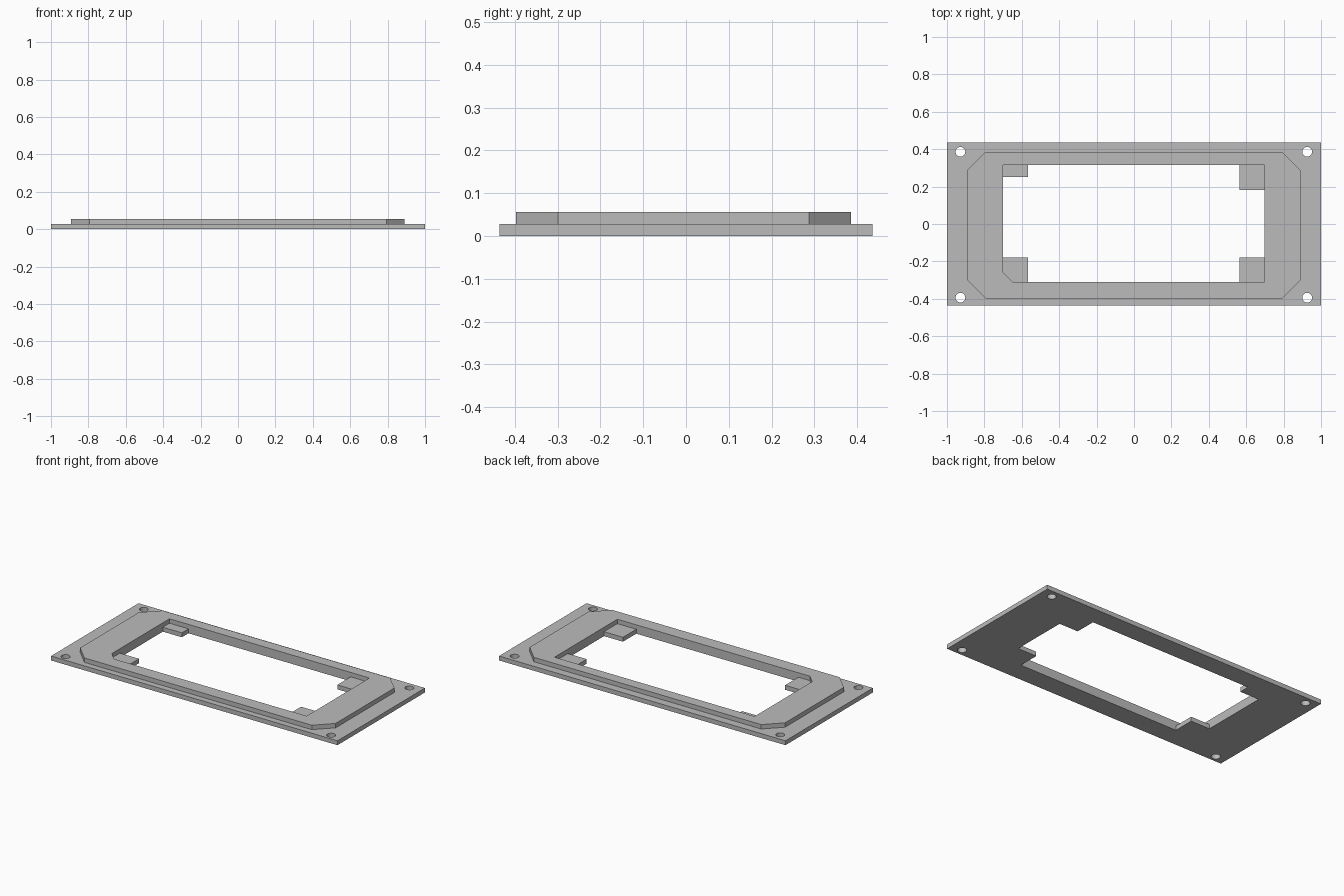
import bpy
import bmesh
from math import cos, sin, tau

cube = bpy.data.objects.get("Cube")
if cube:
    bpy.data.objects.remove(cube, do_unlink=True)

grey = bpy.data.materials.new("plain_grey")
grey.use_nodes = True
colour = (0.5, 0.5, 0.5, 1)
grey.diffuse_color = colour
grey.node_tree.nodes["Principled BSDF"].inputs["Base Color"].default_value = colour


def rectangle(x0, x1, y0, y1):
    return [(x0, y0), (x1, y0), (x1, y1), (x0, y1)]


def circle(cx, cy, radius, sides=32):
    return [(cx + radius * cos(tau * i / sides), cy + radius * sin(tau * i / sides))
            for i in range(sides)]


def frame(name, loops, z0, z1):
    """Flat solid: the first loop is the outline, the others are openings."""
    bm = bmesh.new()
    for loop in loops:
        rings = [[bm.verts.new((x, y, z)) for x, y in loop] for z in (z0, z1)]
        for i in range(len(loop)):
            low, high = rings
            bm.faces.new((low[i - 1], low[i], high[i], high[i - 1]))
    for z in (z0, z1):
        rim = [e for e in bm.edges if all(abs(v.co.z - z) < 1e-5 for v in e.verts)]
        bmesh.ops.triangle_fill(bm, use_beauty=True, edges=rim, normal=(0, 0, 1))
    bmesh.ops.recalc_face_normals(bm, faces=bm.faces)
    mesh = bpy.data.meshes.new(name)
    bm.to_mesh(mesh)
    bm.free()
    mesh.materials.append(grey)
    obj = bpy.data.objects.new(name, mesh)
    bpy.context.collection.objects.link(obj)
    return obj


STEP, TOP = 0.028, 0.056
LEFT, RIGHT, FRONT, BACK = -0.70, 0.697, -0.311, 0.316   # central opening
TAB_L, TAB_R = -0.567, 0.565                             # inner ends of the tabs

# Base plate: the opening is notched by four corner tabs, with screw holes outside
opening = [
    (TAB_L, FRONT), (TAB_R, FRONT), (TAB_R, -0.178), (RIGHT, -0.178),
    (RIGHT, 0.183), (TAB_R, 0.183), (TAB_R, BACK), (TAB_L, BACK),
    (TAB_L, 0.25), (LEFT, 0.25), (LEFT, -0.178), (TAB_L, -0.178),
]
holes = [circle(x, y, 0.026) for x in (-0.928, 0.926) for y in (-0.394, 0.386)]
frame("base_plate", [rectangle(-1, 1, -0.436, 0.436), opening] + holes, 0, STEP)

# Raised frame: bevelled outer corners, one bevelled inner corner
x0, x1, y0, y1, cut = -0.893, 0.891, -0.397, 0.385, 0.098
outline = [
    (x0 + cut, y0), (x1 - cut, y0), (x1, y0 + cut), (x1, y1 - cut),
    (x1 - cut, y1), (x0 + cut, y1), (x0, y1 - cut), (x0, y0 + cut),
]
inner = [(-0.647, FRONT), (RIGHT, FRONT), (RIGHT, BACK), (LEFT, BACK), (LEFT, -0.259)]
frame("raised_frame", [outline, inner], STEP, TOP)
